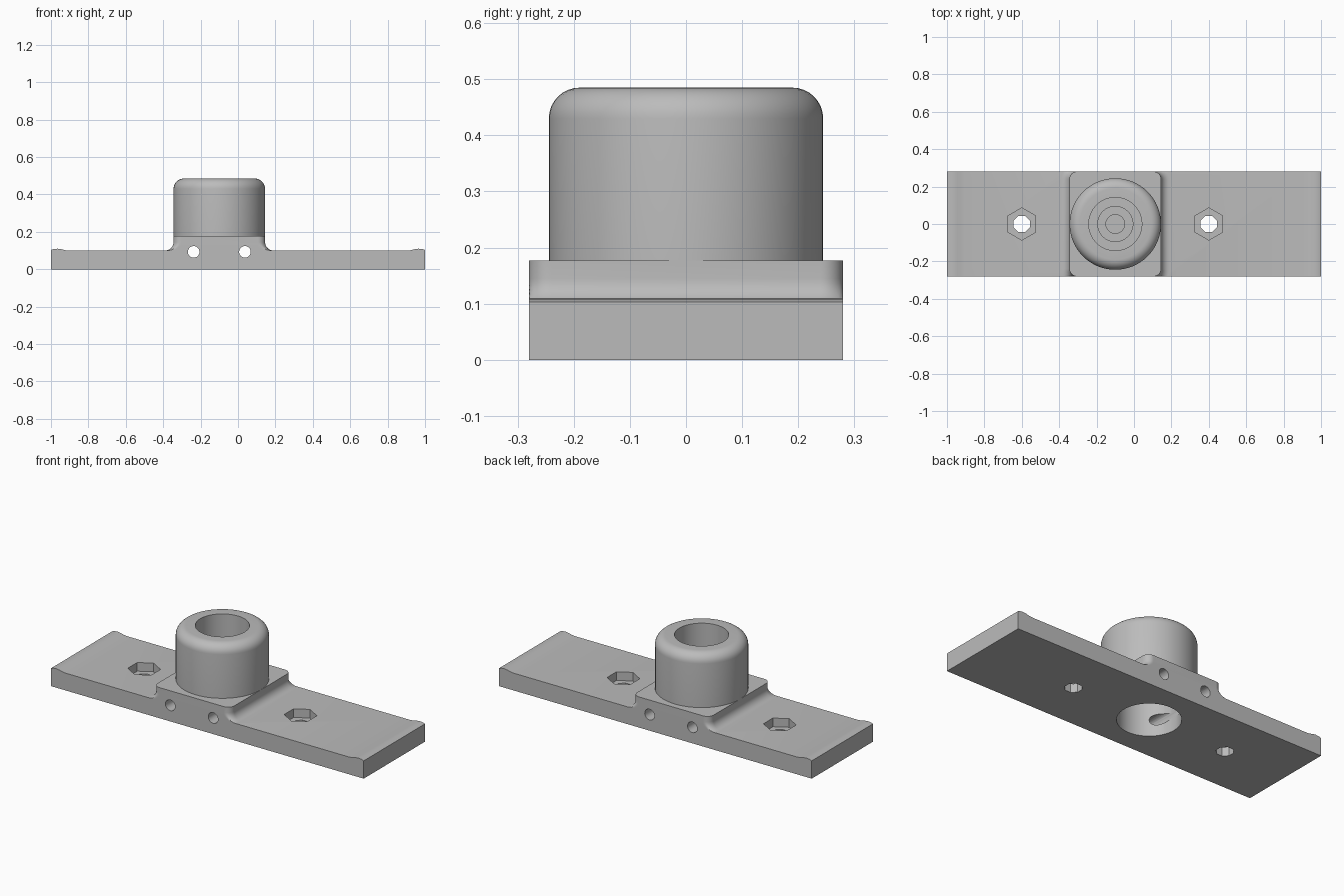
import bpy, bmesh, math
from math import cos, sin, pi

cube = bpy.data.objects.get("Cube")
if cube:
    bpy.data.objects.remove(cube, do_unlink=True)

grey = bpy.data.materials.new("plain grey")
grey.use_nodes = True
grey.diffuse_color = (0.5, 0.5, 0.5, 1)
grey.node_tree.nodes["Principled BSDF"].inputs["Base Color"].default_value = (0.5, 0.5, 0.5, 1)

HALF_Y = 0.28
BOSS_X = -0.1


def loft(name, rings):
    """Closed solid through a stack of rings with equal point counts."""
    bm = bmesh.new()
    rows = [[bm.verts.new(p) for p in ring] for ring in rings]
    n = len(rows[0])
    for low, high in zip(rows, rows[1:]):
        for i in range(n):
            j = (i + 1) % n
            bm.faces.new((low[i], low[j], high[j], high[i]))
    bm.faces.new(rows[0][::-1])
    bm.faces.new(rows[-1])
    bmesh.ops.recalc_face_normals(bm, faces=bm.faces)
    mesh = bpy.data.meshes.new(name)
    bm.to_mesh(mesh)
    bm.free()
    mesh.materials.append(grey)
    obj = bpy.data.objects.new(name, mesh)
    bpy.context.collection.objects.link(obj)
    return obj


def turned(name, profile, x, sides=64, turn=0.0):
    """Vertical turned solid from (radius, height) pairs."""
    angles = [2 * pi * i / sides + turn for i in range(sides)]
    return loft(name, [[(x + r * cos(a), r * sin(a), z) for a in angles] for r, z in profile])


def block_ring(grow, z, radius=0.04, half=0.245, steps=10):
    """Rounded rectangle grown outward and trimmed at the plate sides."""
    ring = []
    for k, (sx, sy) in enumerate(((1, 1), (-1, 1), (-1, -1), (1, -1))):
        for i in range(steps + 1):
            a = (k + i / steps) * pi / 2
            x = sx * (half - radius) + (radius + grow) * cos(a)
            y = sy * (HALF_Y - radius) + (radius + grow) * sin(a)
            ring.append((BOSS_X + x, max(-HALF_Y, min(HALF_Y, y)), z))
    return ring


def combine(target, other, operation):
    mod = target.modifiers.new(operation, "BOOLEAN")
    mod.operation, mod.solver, mod.object = operation, "EXACT", other
    bpy.context.view_layer.objects.active = target
    bpy.ops.object.modifier_apply(modifier=mod.name)
    bpy.data.objects.remove(other, do_unlink=True)


# Base plate with a low raised lip at both ends
lip = [(1.0, 0.103), (0.985, 0.108), (0.965, 0.11), (0.945, 0.107), (0.925, 0.102), (0.905, 0.1)]
outline = [(-1, 0), (1, 0)] + lip + [(-x, z) for x, z in reversed(lip)]
plate = loft("mounting_plate", [[(x, y, z) for x, z in outline] for y in (-HALF_Y, HALF_Y)])

# Raised block with a concave fillet flowing into the plate
F = 0.045
fillet = [(F * (1 - sin(t * pi / 16)), 0.1 + F * (1 - cos(t * pi / 16))) for t in range(9)]
block = loft("raised_block", [block_ring(d, z) for d, z in [(F, 0.05)] + fillet + [(0, 0.177)]])

# Round boss with a rounded top edge
R, E, TOP = 0.2445, 0.055, 0.485
edge = [(R - E + E * cos(t * pi / 16), TOP - E + E * sin(t * pi / 16)) for t in range(9)]
boss = turned("round_boss", [(R, 0.12)] + edge, BOSS_X)

combine(plate, block, "UNION")
combine(plate, boss, "UNION")

# Stepped socket in the top and wide bore underneath
combine(plate, turned("socket", [(0.05, 0.28), (0.05, 0.3), (0.094, 0.3), (0.094, 0.32),
                                 (0.142, 0.32), (0.142, 0.6)], BOSS_X), "DIFFERENCE")
combine(plate, turned("bore", [(0.165, -0.1), (0.165, 0.23)], BOSS_X), "DIFFERENCE")

# Screw holes with hexagonal nut pockets
for x in (-0.6, 0.4):
    combine(plate, turned("screw_hole", [(0.047, -0.1), (0.047, 0.2)], x, 8, pi / 8), "DIFFERENCE")
    combine(plate, turned("nut_pocket", [(0.086, 0.05), (0.086, 0.2)], x, 6, pi / 6), "DIFFERENCE")

# Pin holes running front to back through the block
for x in (BOSS_X - 0.137, BOSS_X + 0.137):
    circle = [2 * pi * i / 24 for i in range(24)]
    pin = loft("pin_hole", [[(x + 0.031 * cos(a), y, 0.093 + 0.031 * sin(a)) for a in circle]
                            for y in (-0.4, 0.4)])
    combine(plate, pin, "DIFFERENCE")

bpy.ops.object.select_all(action="DESELECT")
plate.select_set(True)
bpy.context.view_layer.objects.active = plate
bpy.ops.object.shade_smooth_by_angle(angle=math.radians(30))
